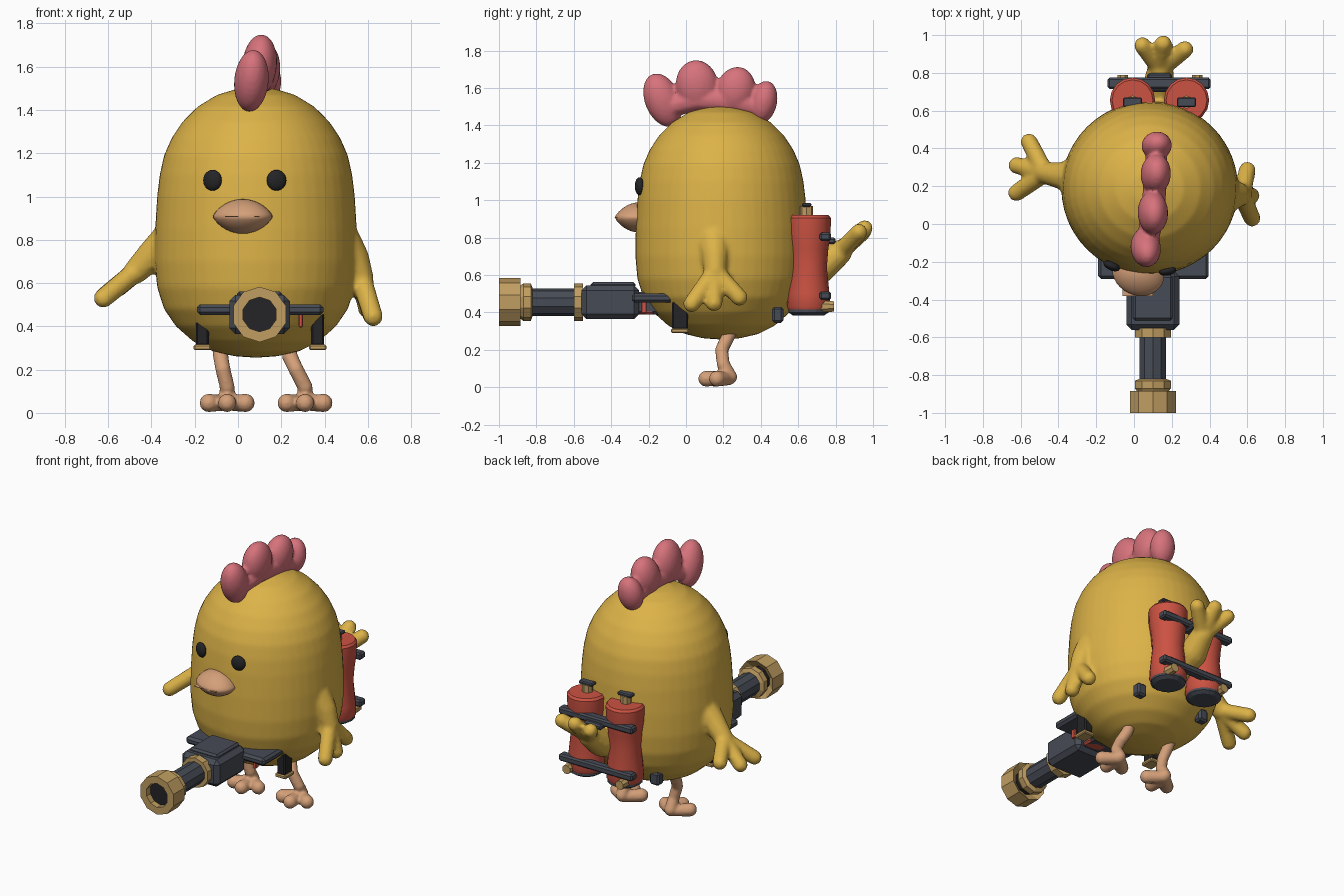
import bpy, bmesh, math
from mathutils import Vector, Matrix

if "Cube" in bpy.data.objects:
    bpy.data.objects.remove(bpy.data.objects["Cube"])


def mat(name, r, g, b):
    m = bpy.data.materials.new(name)
    m.diffuse_color = (r, g, b, 1)
    m.use_nodes = True
    m.node_tree.nodes["Principled BSDF"].inputs["Base Color"].default_value = m.diffuse_color
    return m


YELLOW = mat("feather yellow", 0.72, 0.45, 0.065)
PINK = mat("comb pink", 0.68, 0.17, 0.20)
PEACH = mat("beak peach", 0.66, 0.35, 0.19)
RED = mat("tank red", 0.60, 0.085, 0.055)
STEEL = mat("dark steel", 0.062, 0.07, 0.09)
BLACK = mat("black", 0.018, 0.018, 0.02)
BRASS = mat("brass", 0.53, 0.34, 0.12)


def finish(name, bm, material, angle=None):
    """Turn a bmesh into a named, coloured object."""
    bmesh.ops.recalc_face_normals(bm, faces=bm.faces)
    me = bpy.data.meshes.new(name)
    bm.to_mesh(me)
    bm.free()
    ob = bpy.data.objects.new(name, me)
    bpy.context.collection.objects.link(ob)
    me.materials.append(material)
    bpy.ops.object.select_all(action='DESELECT')
    ob.select_set(True)
    bpy.context.view_layer.objects.active = ob
    if angle:
        bpy.ops.object.shade_smooth_by_angle(angle=math.radians(angle))
    return ob


def add_lathe(bm, profile, n, matrix):
    """Revolve (radius, height) points about the local z axis."""
    rings = [[bm.verts.new(matrix @ Vector((r * math.cos(math.tau * i / n),
                                            r * math.sin(math.tau * i / n), z)))
              for i in range(n)] for r, z in profile]
    for a, b in zip(rings, rings[1:]):
        for i in range(n):
            j = (i + 1) % n
            bm.faces.new((a[i], a[j], b[j], b[i]))
    bm.faces.new(rings[0])
    bm.faces.new(rings[-1])


def lathe(name, profile, n, loc, material, forward=False, angle=None):
    bm = bmesh.new()
    m = Matrix.Translation(loc)
    if forward:  # local z points to -y
        m = m @ Matrix.Rotation(math.radians(90), 4, 'X') @ Matrix.Rotation(math.pi / n, 4, 'Z')
    add_lathe(bm, profile, n, m)
    return finish(name, bm, material, angle)


def box(name, lo, hi, material, bevel=0.0):
    lo, hi = Vector(lo), Vector(hi)
    bm = bmesh.new()
    bmesh.ops.create_cube(bm, size=1, matrix=Matrix.Translation((lo + hi) / 2)
                          @ Matrix.Diagonal((*(hi - lo), 1)))
    if bevel:
        bmesh.ops.bevel(bm, geom=bm.edges[:], offset=bevel, segments=1, affect='EDGES')
    return finish(name, bm, material)


def add_chain(bm, points):
    """Tapered limb made of closely spaced balls through (x, y, z, radius)."""
    for a, b in zip(points, points[1:]):
        a, b = Vector(a), Vector(b)
        steps = max(2, int((b - a).xyz.length / 0.012))
        for k in range(steps + 1):
            p = a.lerp(b, k / steps)
            bmesh.ops.create_icosphere(bm, subdivisions=2, radius=p.w,
                                       matrix=Matrix.Translation(p.xyz))


def melt(name, bm, material, voxel, smooth):
    """Fuse overlapping pieces into one soft skin."""
    ob = finish(name, bm, material)
    rm = ob.modifiers.new("fuse", 'REMESH')
    rm.mode = 'VOXEL'
    rm.voxel_size = voxel
    rm.use_smooth_shade = True
    sm = ob.modifiers.new("soften", 'SMOOTH')
    sm.factor = 0.5
    sm.iterations = smooth
    for m in ("fuse", "soften"):
        bpy.ops.object.modifier_apply(modifier=m)
    bpy.ops.object.shade_smooth()
    ob.data.materials.clear()
    ob.data.materials.append(material)
    return ob


# Body, wings and tail as one soft skin
bm = bmesh.new()
body = [(0.001, 0.255), (0.10, 0.262), (0.20, 0.285), (0.29, 0.33), (0.37, 0.40),
        (0.425, 0.48), (0.457, 0.58), (0.468, 0.70), (0.466, 0.85), (0.457, 1.0),
        (0.445, 1.1), (0.425, 1.19), (0.39, 1.27), (0.34, 1.345), (0.27, 1.415),
        (0.18, 1.47), (0.09, 1.497), (0.001, 1.505)]
add_lathe(bm, body, 48, Matrix.Translation((0.083, 0.19, 0)) @ Matrix.Diagonal((1, 0.985, 1, 1)))
limbs = [
    ([(-0.30, 0.25, 0.80, 0.10), (-0.38, 0.255, 0.745, 0.075), (-0.47, 0.27, 0.655, 0.06)],
     [(-0.555, 0.435, 0.58), (-0.62, 0.31, 0.535), (-0.622, 0.165, 0.53)]),
    ([(0.47, 0.15, 0.79, 0.10), (0.535, 0.155, 0.71, 0.075), (0.57, 0.155, 0.62, 0.06)],
     [(0.625, 0.03, 0.445), (0.62, 0.15, 0.45), (0.60, 0.285, 0.48)]),
    ([(0.11, 0.58, 0.58, 0.09), (0.13, 0.72, 0.645, 0.09), (0.14, 0.82, 0.72, 0.07)],
     [(0.045, 0.945, 0.83), (0.155, 0.955, 0.85), (0.27, 0.925, 0.83)]),
]
for arm, tips in limbs:
    add_chain(bm, arm)
    for tip in tips:
        add_chain(bm, [(*arm[-1][:3], 0.05), (*tip, 0.047)])
melt("body", bm, YELLOW, 0.013, 5)

# Comb: four leaning lobes
bm = bmesh.new()
for x, y, z, ry, rz, tilt in [(0.062, -0.125, 1.535, 0.095, 0.15, 22),
                              (0.10, 0.06, 1.61, 0.115, 0.14, 8),
                              (0.115, 0.265, 1.585, 0.105, 0.13, -14),
                              (0.12, 0.415, 1.525, 0.072, 0.115, -12)]:
    bmesh.ops.create_uvsphere(bm, u_segments=24, v_segments=16, radius=1,
                              matrix=Matrix.Translation((x, y, z))
                              @ Matrix.Rotation(math.radians(tilt), 4, 'X')
                              @ Matrix.Rotation(math.radians(5), 4, 'Y')
                              @ Matrix.Diagonal((0.08, ry, rz, 1)))
add_chain(bm, [(0.07, -0.1, 1.5, 0.06), (0.10, 0.06, 1.54, 0.065),
               (0.115, 0.26, 1.53, 0.065), (0.12, 0.41, 1.49, 0.055)])
melt("comb", bm, PINK, 0.011, 3)

# Beak: a lens with pointed corners
bm = bmesh.new()
bmesh.ops.create_uvsphere(bm, u_segments=32, v_segments=16, radius=1)
for v in bm.verts:
    x, y, z = v.co
    v.co = (0.022 + 0.138 * x, -0.255 - 0.015 * x + 0.125 * y * (1 - 0.25 * abs(z)),
            0.908 + 0.08 * z * math.sqrt(max(0, 1 - x * x)) ** 0.5)
finish("beak", bm, PEACH, 60)
box("beak_seam", (-0.06, -0.381, 0.906), (0.10, -0.33, 0.909), PEACH)

# Eyes
for side, x, y, turn in (("left", -0.118, -0.222, -24), ("right", 0.178, -0.249, 10)):
    bm = bmesh.new()
    bmesh.ops.create_uvsphere(bm, u_segments=24, v_segments=12, radius=1,
                              matrix=Matrix.Translation((x, y, 1.075))
                              @ Matrix.Rotation(math.radians(turn), 4, 'Z')
                              @ Matrix.Diagonal((0.046, 0.024, 0.048, 1)))
    finish("eye_" + side, bm, BLACK, 60)

# Legs with three toes each
for side, hip, ankle in (("left", -0.085, -0.05), ("right", 0.235, 0.31)):
    bm = bmesh.new()
    mid = hip + (ankle - hip) * 0.45
    add_chain(bm, [(hip, 0.25, 0.32, 0.038), (hip + 0.005, 0.22, 0.26, 0.037),
                   (mid, 0.19, 0.20, 0.036), (ankle, 0.20, 0.12, 0.036),
                   (ankle, 0.235, 0.055, 0.04)])
    for dx, y in ((-0.085, 0.15), (0.0, 0.108), (0.085, 0.165)):
        add_chain(bm, [(ankle, 0.23, 0.046, 0.036), (ankle + dx, y, 0.046, 0.044)])
    melt("leg_" + side, bm, PEACH, 0.009, 3)

# Blaster: muzzle, barrel, collars and receiver along -y
GX, GZ = 0.10, 0.455
lathe("muzzle", [(0.08, 0.03), (0.128, 0.0), (0.128, 0.115), (0.08, 0.115), (0.08, 0.04)],
      10, (GX, -0.885, GZ), BRASS, True)
lathe("muzzle_bore", [(0.081, 0.0), (0.081, 0.07)], 10, (GX, -0.89, GZ), BLACK, True)
lathe("muzzle_collar", [(0.075, 0.0), (0.10, 0.01), (0.10, 0.05), (0.085, 0.07)],
      10, (GX, -0.82, GZ), BRASS, True)
lathe("barrel", [(0.074, 0.0), (0.074, 0.24)], 10, (GX, -0.59, GZ), STEEL, True)
lathe("barrel_collar", [(0.10, 0.0), (0.10, 0.05)], 10, (GX, -0.55, GZ), BRASS, True)
box("receiver", (-0.04, -0.56, 0.365), (0.24, -0.25, 0.545), STEEL, 0.028)
box("receiver_lid", (-0.005, -0.51, 0.53), (0.205, -0.27, 0.562), STEEL, 0.012)
box("receiver_rear", (0.0, -0.27, 0.39), (0.20, -0.10, 0.51), STEEL, 0.015)
box("mount_plate", (-0.19, -0.29, 0.452), (0.395, -0.07, 0.502), STEEL, 0.015)
box("trigger_block", (0.07, -0.25, 0.39), (0.20, -0.17, 0.46), RED, 0.01)
box("lever", (0.28, -0.24, 0.395), (0.30, -0.21, 0.50), RED, 0.004)
for side, x in (("left", -0.165), ("right", 0.368)):
    box("strut_" + side, (x - 0.03, -0.075, 0.31), (x + 0.03, 0.01, 0.46), BLACK, 0.008)
    box("strut_foot_" + side, (x - 0.04, -0.08, 0.29), (x + 0.04, 0.015, 0.315), BRASS, 0.006)

# Back tanks
for side, x in (("left", -0.008), ("right", 0.278)):
    y = 0.655
    lathe("tank_" + side, [(0.105, 0.41), (0.116, 0.43), (0.112, 0.50), (0.098, 0.64),
                           (0.106, 0.74), (0.118, 0.82), (0.12, 0.905), (0.108, 0.92)],
          16, (x, y, 0), RED, angle=35)
    lathe("tank_base_" + side, [(0.085, 0.385), (0.108, 0.40), (0.108, 0.415)],
          16, (x, y, 0), STEEL)
    lathe("valve_" + side, [(0.035, 0.91), (0.035, 0.968)], 8, (x, y - 0.01, 0), BRASS)
    box("valve_handle_" + side, (x - 0.05, y - 0.035, 0.965), (x + 0.05, y + 0.015, 0.985),
        STEEL, 0.006)

# Tank bars, buckle, drain knobs and strap clips
for name, z in (("upper", 0.805), ("lower", 0.49)):
    box("bar_" + name, (-0.14, 0.715, z - 0.023), (0.405, 0.775, z + 0.023), STEEL, 0.01)
box("bar_buckle", (0.07, 0.70, 0.765), (0.20, 0.80, 0.80), STEEL, 0.01)
for side, x in (("left", -0.06), ("right", 0.335)):
    lathe("drain_knob_" + side, [(0.03, -0.09), (0.035, 0.0)], 8, (x, 0.70, 0.432), BRASS, True)
    cx = 0.37 if side == "right" else -0.12
    box("strap_clip_" + side, (cx - 0.04, 0.46, 0.345), (cx + 0.03, 0.52, 0.43), STEEL, 0.012)
